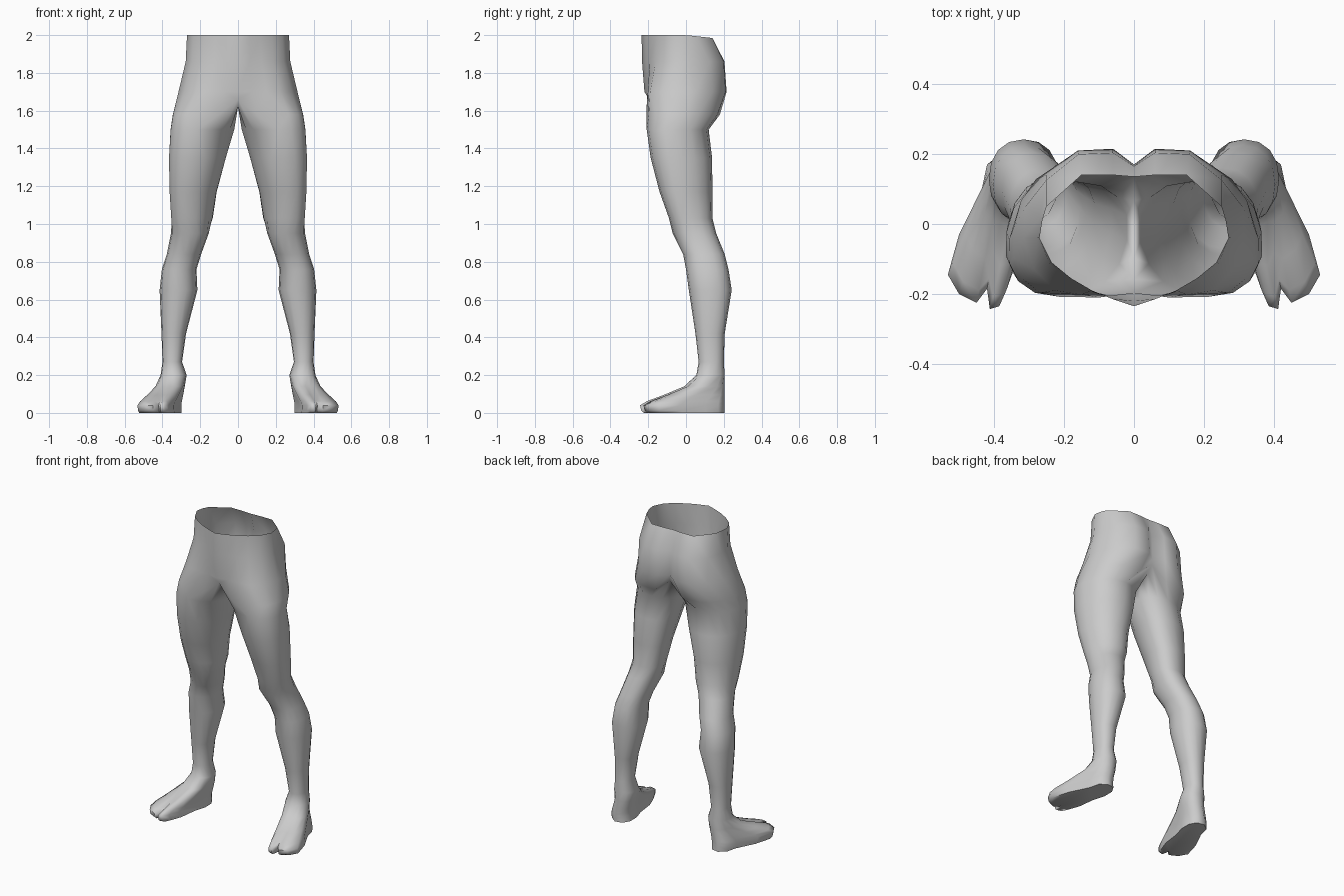
import bpy
import bmesh
from math import sin, cos, radians, copysign
from mathutils import Vector

cube = bpy.data.objects.get("Cube")
if cube:
    bpy.data.objects.remove(cube, do_unlink=True)

SIDES = 16   # points around one leg
BACK = 10    # points 0..BACK run from front centre round the hip to back centre

skin = bpy.data.materials.new("plain grey")
skin.use_nodes = True
skin.diffuse_color = (0.6, 0.6, 0.6, 1)
skin.node_tree.nodes["Principled BSDF"].inputs["Base Color"].default_value = skin.diffuse_color


def leg_ring(z, x_in, x_out, y_front, y_back):
    """Rounded cross-section of a leg, counter-clockwise from the front inner side."""
    centre = Vector(((x_in + x_out) / 2, (y_front + y_back) / 2, z))
    skew = 0.025 if z > 1 else 0
    ring = []
    for k in range(SIDES):
        a = radians(22.5 * (k - 1))
        s, c = (copysign(abs(t) ** 0.9, t) for t in (sin(a), cos(a)))
        ring.append(centre + Vector(((x_out - x_in) / 2 * s + skew * c,
                                     (y_front - y_back) / 2 * c, 0)))
    return ring


def blend(a, b, weights):
    return [p.lerp(q, w) for p, q, w in zip(a, b, weights)]


# Waist rim and seat: half outlines from front centre to back centre
rim_xy = [(0, -.235), (.06, -.215), (.12, -.19), (.18, -.155), (.235, -.11), (.27, -.04),
          (.262, .01), (.25, .05), (.15, .14), (.06, .14), (0, .135)]
seat_xy = [(0, -.22), (.07, -.205), (.15, -.202), (.225, -.19), (.285, -.13), (.315, -.04),
           (.31, .05), (.25, .14), (.16, .21), (.06, .215), (0, .17)]
rim = [Vector((x, y, 2 - .11 * max(y, 0))) for x, y in rim_xy]
seat = [Vector((x, y, 1.7)) for x, y in seat_xy]
hip = blend(rim, seat, [.15 if k < 7 else .85 for k in range(BACK + 1)])
for p in hip:
    p.z = 1.86

# Crotch ring: the inner points lie on the centre line
crotch = leg_ring(1.58, 0, .345, -.21, .18)
for k, p in enumerate(crotch):
    if k == 0 or k >= BACK:
        p.x = 0
        p.z = 1.66 if k in (0, BACK) else 1.62
    elif k in (1, BACK - 1):
        p.x = .1

# Thigh, knee, calf and ankle: height, inner x, outer x, front y, back y
leg = [leg_ring(*row) for row in (
    (1.5, .02, .357, -.208, .12),
    (1.35, .065, .365, -.187, .138),
    (1.17, .115, .36, -.14, .14),
    (1.03, .137, .35, -.09, .14),
    (.95, .155, .355, -.07, .16),
    (.84, .195, .377, -.015, .205),
    (.76, .22, .403, 0, .225),
    (.65, .215, .415, .015, .242),
    (.42, .275, .405, .05, .205),
    (.27, .296, .4, .067, .2),
    (.2, .272, .41, .055, .205))]

# Foot: spreads from the ankle to the sole outline with a split behind the big toe
sole_xy = [(.385, -.235), (.412, -.243), (.42, -.185), (.45, -.225), (.5, -.2), (.532, -.145),
           (.5, -.03), (.435, .1), (.42, .17), (.375, .205), (.325, .195), (.3, .15),
           (.3, .08), (.325, 0), (.34, -.12), (.365, -.19)]
sole = [Vector((x, y, 0)) for x, y in sole_xy]
foot = []
for z, spread in ((.14, .22), (.095, .58), (.062, .88), (.04, 1), (.012, .98), (0, .93)):
    ring = blend(leg[-1], sole, [spread] * SIDES)
    for p in ring:
        p.z = z
    foot.append(ring)

# Skin the rings from the waist down
bm = bmesh.new()
rings = [[bm.verts.new(p) for p in r] for r in [rim, hip, seat, crotch] + leg + foot]
for upper, lower in zip(rings, rings[1:]):
    count = SIDES if len(upper) == SIDES else BACK
    for k in range(count):
        n = (k + 1) % SIDES
        bm.faces.new((lower[k], lower[n], upper[n], upper[k]))
bm.faces.new(rings[-1][::-1])

mesh = bpy.data.meshes.new("legs")
bm.to_mesh(mesh)
bm.free()
mesh.materials.append(skin)
legs = bpy.data.objects.new("legs", mesh)
bpy.context.collection.objects.link(legs)

# Other half by mirroring
mirror = legs.modifiers.new("Mirror", 'MIRROR')
mirror.use_clip = True

bpy.ops.object.select_all(action='DESELECT')
legs.select_set(True)
bpy.context.view_layer.objects.active = legs
bpy.ops.object.shade_smooth_by_angle(angle=radians(70))
